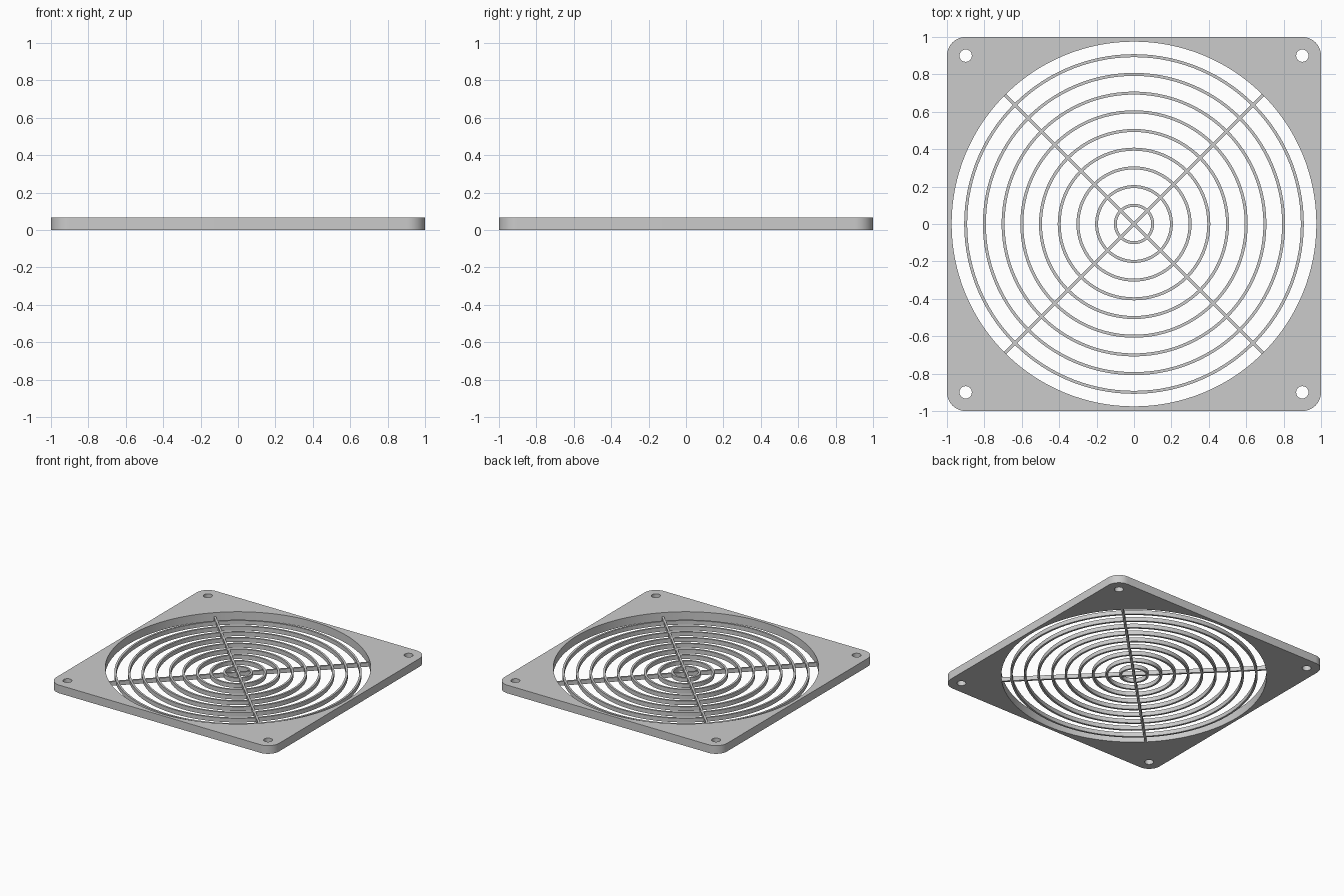
import bpy, bmesh
from math import cos, sin, pi, radians

cube = bpy.data.objects.get("Cube")
if cube:
    bpy.data.objects.remove(cube, do_unlink=True)

FRAME_H, GRILL_H = 0.066, 0.033
OPENING_R, WIRE = 0.975, 0.016
CORNER_R, HOLE_POS, HOLE_R = 0.1, 0.9, 0.033

grey = bpy.data.materials.new("plain grey")
grey.use_nodes = True
colour = (0.6, 0.6, 0.6, 1)
grey.diffuse_color = colour
grey.node_tree.nodes["Principled BSDF"].inputs["Base Color"].default_value = colour


def arc(cx, cy, r, start=0.0, sweep=2 * pi, steps=32, closed=True):
    """Points along a circle, or along part of one with both ends."""
    count = steps if closed else steps + 1
    return [(cx + r * cos(start + sweep * i / steps),
             cy + r * sin(start + sweep * i / steps)) for i in range(count)]


def plate(name, outlines, height):
    """Extrude a filled outline with holes, standing on z = 0."""
    curve = bpy.data.curves.new(name, "CURVE")
    curve.dimensions = "2D"
    curve.fill_mode = "BOTH"
    curve.extrude = height / 2
    for points in outlines:
        spline = curve.splines.new("POLY")
        spline.points.add(len(points) - 1)
        for p, (x, y) in zip(spline.points, points):
            p.co = (x, y, 0, 1)
        spline.use_cyclic_u = True
    temp = bpy.data.objects.new(name + " outline", curve)
    bpy.context.collection.objects.link(temp)
    bpy.context.view_layer.update()
    graph = bpy.context.evaluated_depsgraph_get()
    mesh = bpy.data.meshes.new_from_object(temp.evaluated_get(graph))
    bpy.data.objects.remove(temp, do_unlink=True)
    bpy.data.curves.remove(curve)

    # weld caps to walls and lift onto the ground
    bm = bmesh.new()
    bm.from_mesh(mesh)
    bmesh.ops.remove_doubles(bm, verts=bm.verts, dist=1e-5)
    bmesh.ops.recalc_face_normals(bm, faces=bm.faces)
    bmesh.ops.translate(bm, verts=bm.verts, vec=(0, 0, height / 2))
    bm.to_mesh(mesh)
    bm.free()
    mesh.name = name
    mesh.materials.clear()
    mesh.materials.append(grey)
    obj = bpy.data.objects.new(name, mesh)
    bpy.context.collection.objects.link(obj)
    bpy.ops.object.select_all(action="DESELECT")
    obj.select_set(True)
    bpy.context.view_layer.objects.active = obj
    bpy.ops.object.shade_smooth_by_angle(angle=radians(30))
    return obj


# Square frame with rounded corners, round opening and four screw holes
quadrants = [(1, 1), (-1, 1), (-1, -1), (1, -1)]
inset = 1 - CORNER_R
outer = []
for i, (sx, sy) in enumerate(quadrants):
    outer += arc(sx * inset, sy * inset, CORNER_R, i * pi / 2, pi / 2, 10, False)
holes = [arc(sx * HOLE_POS, sy * HOLE_POS, HOLE_R) for sx, sy in quadrants]
plate("frame", [outer, arc(0, 0, OPENING_R, steps=128)] + holes, FRAME_H)

# Concentric guard rings
for k in range(1, 10):
    r = k / 10
    steps = 48 + 8 * k
    plate(f"guard_ring_{k}", [arc(0, 0, r + WIRE / 2, steps=steps),
                              arc(0, 0, r - WIRE / 2, steps=steps)], GRILL_H)

# Diagonal cross bars, ending just inside the frame wall
h, reach = WIRE / 2, OPENING_R + 0.003
cross = []
for i in range(4):
    a = pi / 4 + i * pi / 2
    for u, v in [(reach, -h), (reach, h), (h, h)]:
        cross.append((u * cos(a) - v * sin(a), u * sin(a) + v * cos(a)))
plate("cross_bars", [cross], GRILL_H)
